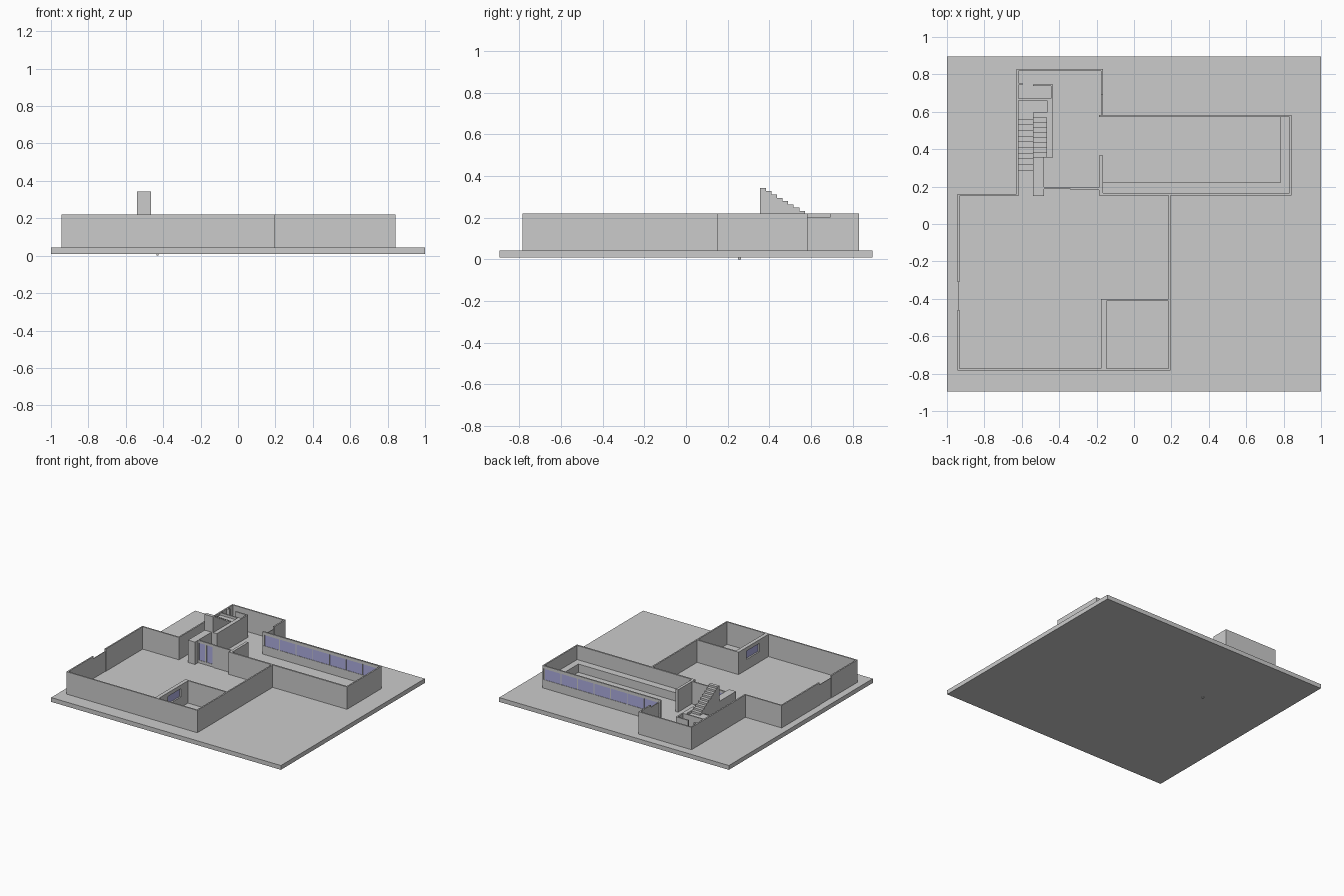
import bpy, bmesh

if "Cube" in bpy.data.objects:
    bpy.data.objects.remove(bpy.data.objects["Cube"])

FLOOR, TOP, DOOR = 0.043, 0.219, 0.2
T = 0.011  # wall thickness

glass = bpy.data.materials.new("window_glass")
glass.diffuse_color = (0.42, 0.42, 0.75, 1)
glass.use_nodes = True
glass.node_tree.nodes["Principled BSDF"].inputs["Base Color"].default_value = glass.diffuse_color


def boxes(name, items, mat=None):
    """One object from boxes given as (x0, x1, y0, y1, z0, z1); z defaults to full wall height."""
    bm = bmesh.new()
    for it in items:
        x0, x1, y0, y1, *z = it
        z0, z1 = z if z else (FLOOR, TOP)
        vs = bmesh.ops.create_cube(bm, size=1)["verts"]
        for v in vs:
            v.co.x = x1 if v.co.x > 0 else x0
            v.co.y = y1 if v.co.y > 0 else y0
            v.co.z = z1 if v.co.z > 0 else z0
    me = bpy.data.meshes.new(name)
    bm.to_mesh(me)
    bm.free()
    ob = bpy.data.objects.new(name, me)
    bpy.context.collection.objects.link(ob)
    if mat:
        me.materials.append(mat)
    return ob


# Ground slab and the small stud under it
boxes("ground_slab", [(-1, 1, -0.895, 0.895, 0.009, FLOOR)])
boxes("slab_stud", [(-0.437, -0.424, 0.25, 0.263, 0, 0.012)])

# Main hall walls, with a gap for the side door
boxes("hall_walls", [
    (-0.945, 0.195, -0.784, -0.784 + T),
    (-0.945, -0.945 + T, -0.784 + T, -0.46),
    (-0.945, -0.945 + T, -0.31, 0.16),
    (-0.945 + T, -0.629, 0.16 - T, 0.16),
    (0.195 - T, 0.195, -0.784 + T, 0.152),
])
boxes("hall_side_door", [(-0.942, -0.937, -0.46, -0.31, FLOOR, DOOR)])

# Corner office with a window in its thick wall
WY0, WY1, WZ0, WZ1 = -0.66, -0.5, 0.125, 0.19
boxes("office_walls", [
    (-0.147, 0.195 - T, -0.412, -0.401),
    (-0.177, -0.147, WY1, -0.401),
    (-0.177, -0.147, -0.784 + T, WY0),
    (-0.177, -0.147, WY0, WY1, FLOOR, WZ0),
    (-0.177, -0.147, WY0, WY1, WZ1, TOP),
])
boxes("office_window", [(-0.165, -0.159, WY0, WY1, WZ0, WZ1)], glass)

# Stair wing outer walls, with a gap for the back door
boxes("stair_wing_walls", [
    (-0.629, -0.629 + T, 0.16 - T, 0.83),
    (-0.629 + T, -0.166, 0.83 - T, 0.83),
    (-0.177, -0.166, 0.69, 0.83 - T),
])
boxes("back_door", [(-0.174, -0.168, 0.583, 0.69, FLOOR, DOOR)])

# Long room walls: the rear one is split into sill and header
SILL, HEAD = 0.11, 0.196
X0, X1 = -0.187, 0.843
boxes("long_room_walls", [
    (X0, X1, 0.152, 0.165),
    (X1 - T, X1, 0.165, 0.583),
    (X0, -0.166, 0.165, 0.367),
    (X0, X1 - T, 0.572, 0.583, FLOOR, SILL),
    (X0, X1 - T, 0.572, 0.583, HEAD, TOP),
])
# Window band: glass and evenly spaced mullions
boxes("long_window", [(X0 + 0.015, X1 - T, 0.575, 0.58, SILL, HEAD)], glass)
panes = 7
step = (X1 - T - 0.01 - X0) / panes
boxes("window_mullions", [(X0 + i * step, X0 + i * step + (0.018 if i == 0 else 0.007),
                           0.573, 0.582, SILL, HEAD) for i in range(panes + 1)])

# L-shaped counter along the front and end walls
boxes("counter", [
    (-0.166, 0.832, 0.165, 0.222, FLOOR, 0.108),
    (0.782, 0.832, 0.222, 0.572, FLOOR, 0.108),
])

# Entrance wall with glazed panels between the stair pier and the long room
boxes("entrance_wall", [(-0.34, X0, 0.183, 0.194)])
boxes("entrance_frame", [(x, x + 0.012, 0.188, 0.199) for x in (-0.483, -0.417, -0.352)]
      + [(-0.483, -0.34, 0.188, 0.199, z0, z1) for z0, z1 in ((FLOOR, 0.065), (0.2, TOP))])
boxes("entrance_glass", [(-0.471, -0.352, 0.191, 0.196, 0.065, 0.2)], glass)

# Pier and wall beside the stairs
boxes("stair_pier", [(-0.54, -0.48, 0.15, 0.356)])
boxes("stair_side_wall", [(-0.465, -0.434, 0.356, 0.67)])

# Two solid flights and the landing between them
def flight(name, x0, x1, y_start, y_end, z_start, z_end, n):
    dy, dz = (y_end - y_start) / n, (z_end - z_start) / n
    items = []
    for i in range(n):
        a, b = sorted((y_start + i * dy, y_start + (i + 1) * dy))
        items.append((x0, x1, a, b, FLOOR, z_start + (i + 1) * dz))
    boxes(name, items)


flight("lower_flight", -0.618, -0.54, 0.287, 0.56, FLOOR, 0.185, 9)
flight("upper_flight", -0.54, -0.465, 0.597, 0.356, DOOR, 0.343, 9)
boxes("stair_landing", [
    (-0.618, -0.54, 0.56, 0.66, FLOOR, DOOR),
    (-0.54, -0.465, 0.597, 0.66, FLOOR, DOOR),
])

# Small closet behind the landing
boxes("closet_walls", [
    (-0.618, -0.465, 0.66, 0.67),
    (-0.54, -0.434, 0.737, 0.747),
    (-0.445, -0.434, 0.67, 0.737),
    (-0.618, -0.595, 0.742, 0.755),
])
